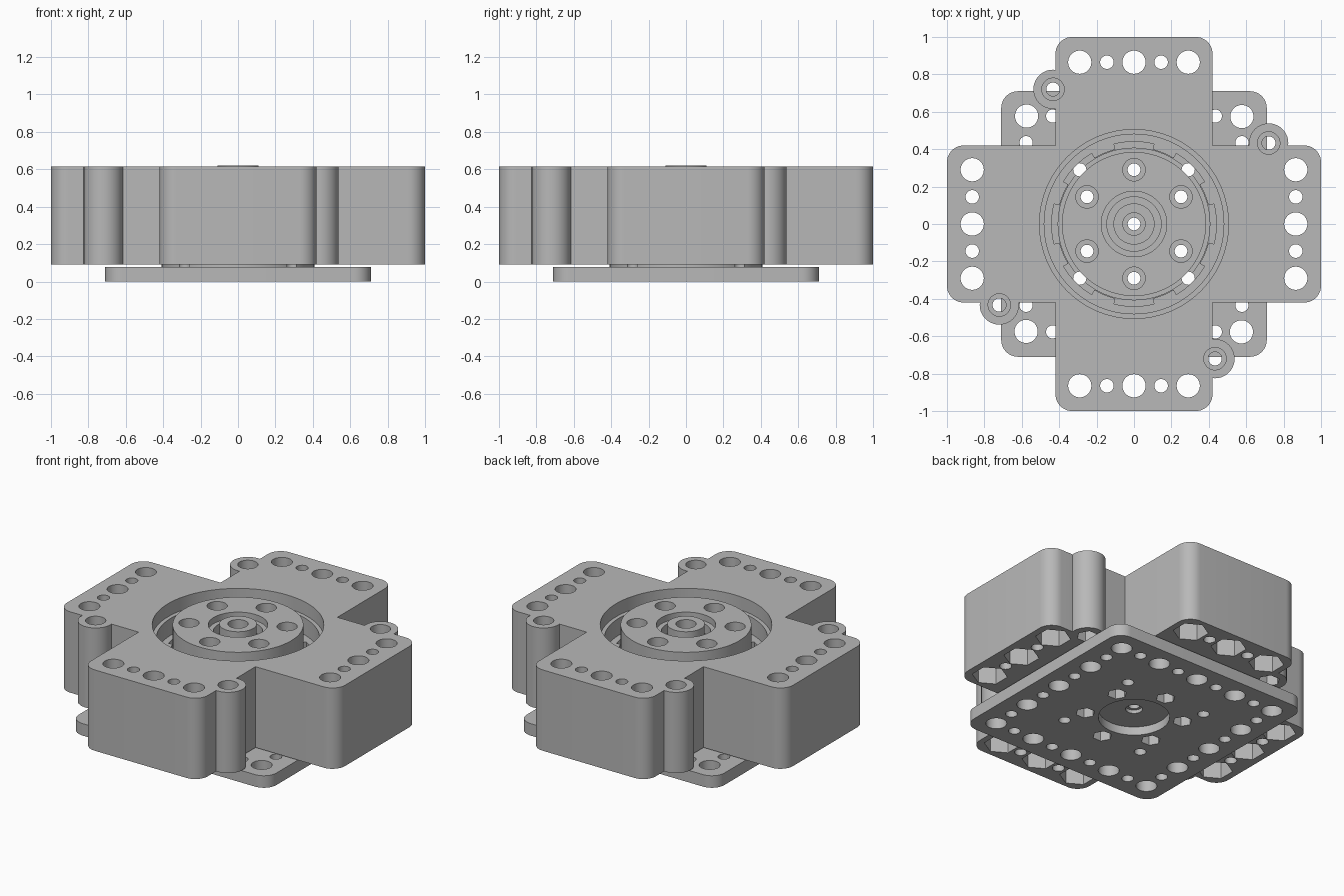
import bpy, bmesh
from math import cos, sin, pi, radians

old = bpy.data.objects.get("Cube")
if old:
    bpy.data.objects.remove(old, do_unlink=True)

grey = bpy.data.materials.new("plain grey")
grey.use_nodes = True
COLOR = (0.48, 0.48, 0.48, 1)
grey.diffuse_color = COLOR
grey.node_tree.nodes["Principled BSDF"].inputs["Base Color"].default_value = COLOR


# Outline helpers
def circle(x, y, r, n=40, turn=0):
    return [(x + r * cos(turn + 2 * pi * i / n), y + r * sin(turn + 2 * pi * i / n)) for i in range(n)]


def rounded_rect(hx, hy, r, n=10):
    pts = []
    for k, (sx, sy) in enumerate([(1, 1), (-1, 1), (-1, -1), (1, -1)]):
        for i in range(n + 1):
            a = pi / 2 * (k + i / n)
            pts.append((sx * (hx - r) + r * cos(a), sy * (hy - r) + r * sin(a)))
    return pts


def sector(r0, r1, mid, width, n=8):
    angles = [mid + width * (i / n - 0.5) for i in range(n + 1)]
    return ([(r1 * cos(a), r1 * sin(a)) for a in angles]
            + [(r0 * cos(a), r0 * sin(a)) for a in reversed(angles)])


def quarter_turns(points):
    out = []
    for x, y in points:
        for _ in range(4):
            if not any(abs(x - u) + abs(y - v) < 0.01 for u, v in out):
                out.append((x, y))
            x, y = -y, x
    return out


# Solid helpers
def solid(name, outlines, z0, z1):
    bm = bmesh.new()
    for pts in outlines:
        face = bm.faces.new([bm.verts.new((x, y, z0)) for x, y in pts])
        top = bmesh.ops.extrude_face_region(bm, geom=[face])["geom"]
        moved = [g for g in top if isinstance(g, bmesh.types.BMVert)]
        bmesh.ops.translate(bm, verts=moved, vec=(0, 0, z1 - z0))
    bmesh.ops.recalc_face_normals(bm, faces=bm.faces)
    mesh = bpy.data.meshes.new(name)
    bm.to_mesh(mesh)
    bm.free()
    mesh.materials.append(grey)
    obj = bpy.data.objects.new(name, mesh)
    bpy.context.collection.objects.link(obj)
    return obj


def combine(obj, outlines, z0, z1, operation="DIFFERENCE"):
    tool = solid("cutter", outlines, z0, z1)
    tool.hide_render = True
    mod = obj.modifiers.new("cut", "BOOLEAN")
    mod.operation, mod.solver, mod.object = operation, "EXACT", tool
    bpy.context.view_layer.objects.active = obj
    bpy.ops.object.modifier_apply(modifier=mod.name)
    bpy.data.objects.remove(tool, do_unlink=True)


def circles(points, r, n=40, turn=0):
    return [circle(x, y, r, n, turn) for x, y in points]


def finish(obj):
    bpy.ops.object.select_all(action="DESELECT")
    obj.select_set(True)
    bpy.context.view_layer.objects.active = obj
    bpy.ops.object.shade_smooth_by_angle(angle=radians(30))


LOW, TOP, PLATE, PITCH = 0.09, 0.615, 0.078, 0.29
bolts = [(PITCH * cos(radians(30 + 60 * i)), PITCH * sin(radians(30 + 60 * i))) for i in range(6)]
diagonals = quarter_turns([(PITCH, PITCH)])

# Cross-shaped housing with four screw bosses
housing = solid("cross_housing", [rounded_rect(1, 0.42, 0.09)], LOW, TOP)
combine(housing, [rounded_rect(0.42, 1, 0.09)], LOW, TOP, "UNION")
bosses = quarter_turns([(0.72, 0.433)])
combine(housing, circles(bosses, 0.105), LOW, TOP, "UNION")

# Stepped bore with key slots
combine(housing, [circle(0, 0, 0.41, 96)], 0, 1)
combine(housing, [circle(0, 0, 0.505, 96)], 0.53, 1)
combine(housing, [circle(0, 0, 0.48, 96)], 0.42, 1)
combine(housing, [sector(0.39, 0.44, pi / 4 * i, radians(28)) for i in range(8)], 0, 0.5)

# Mounting holes and hexagonal nut pockets
arm_large = quarter_turns([(0.865, PITCH * i) for i in (-1, 0, 1)])
arm_small = quarter_turns([(0.865, PITCH * i) for i in (-0.5, 0.5)])
combine(housing, circles(arm_large, 0.062), 0, 1)
combine(housing, circles(arm_small + bosses, 0.036), 0, 1)
combine(housing, circles(arm_large, 0.105, 6, pi / 6), 0, 0.23)
combine(housing, circles(bosses, 0.065, 6), 0, 0.2)
combine(housing, circles(bosses, 0.06), TOP - 0.08, 1)
finish(housing)

# Square base plate with a grid of edge holes
plate = solid("base_plate", [rounded_rect(0.71, 0.71, 0.09)], 0, PLATE)
EDGE = 2 * PITCH - 0.003
large = quarter_turns([(EDGE, PITCH * i) for i in (-1, 0, 1, 1.98)])
small = quarter_turns([(EDGE, PITCH * i) for i in (-1.5, -0.5, 0.5, 1.5)])
combine(plate, circles(large, 0.062), -1, 1)
combine(plate, circles(small + diagonals, 0.035), -1, 1)
combine(plate, circles(bolts, 0.058, 6), -1, 1)
combine(plate, [circle(0, 0, 0.05)], -1, 1)
combine(plate, [circle(0, 0, 0.21, 64)], -1, 0.055)
finish(plate)

# Central rotor with lower flange, bolt holes and hub
rotor = solid("rotor", [circle(0, 0, 0.385, 96)], PLATE, TOP)
combine(rotor, [circle(0, 0, 0.408, 96)], PLATE, 0.35, "UNION")
combine(rotor, [circle(0, 0, 0.175, 64)], TOP - 0.04, 1)
combine(rotor, [circle(0, 0, 0.145, 64)], TOP - 0.1, 1)
combine(rotor, [circle(0, 0, 0.11, 64)], TOP - 0.2, TOP + 0.005, "UNION")
combine(rotor, circles(bolts + [(0, 0)], 0.034), 0, 1)
combine(rotor, circles(bolts + [(0, 0)], 0.06), TOP - 0.12, 1)
combine(rotor, circles(bolts, 0.058, 6), 0, 0.15)
combine(rotor, circles(diagonals, 0.035), 0, 0.36)
finish(rotor)
